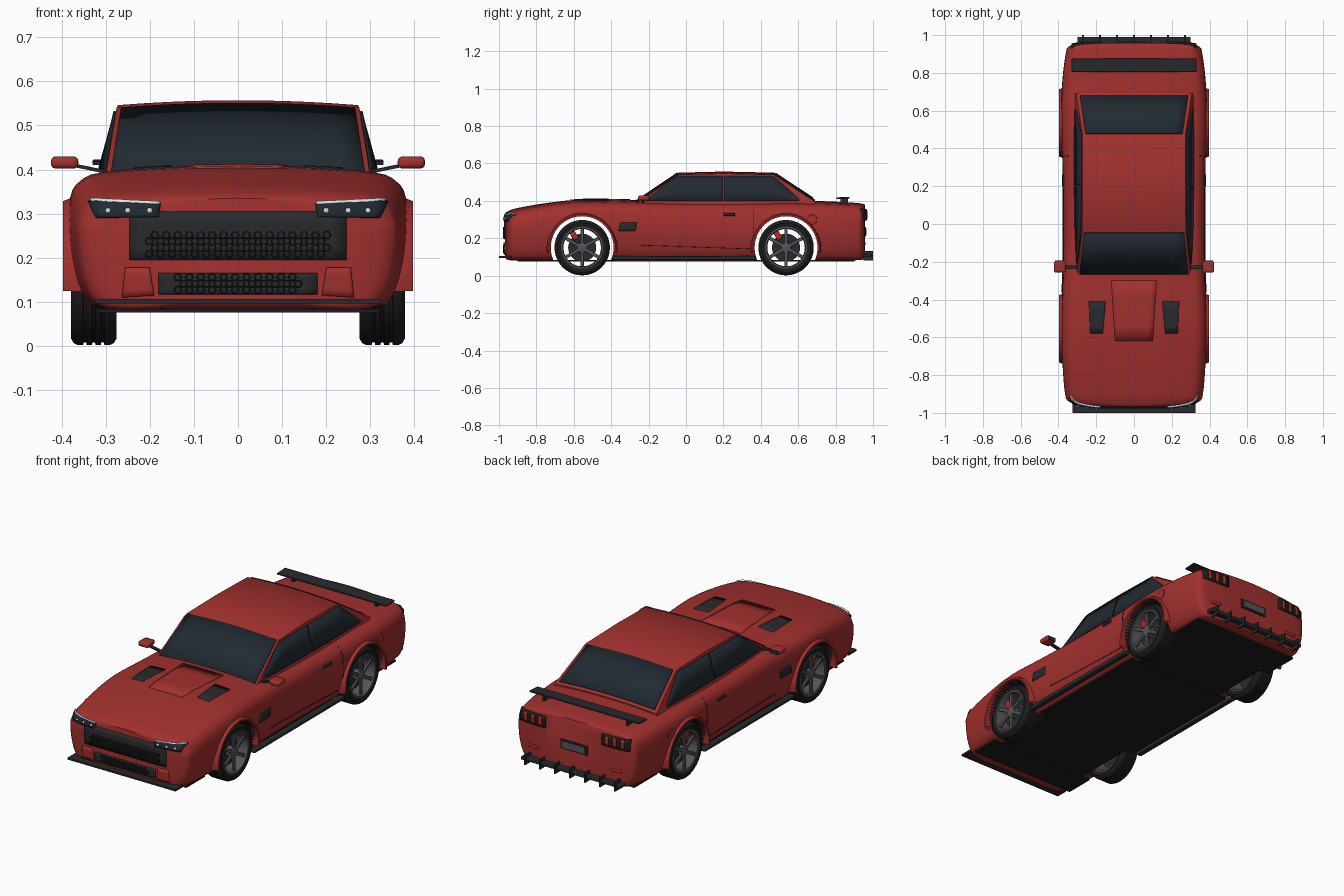
import bpy, bmesh
from math import pi, sin, cos, radians
from mathutils import Vector, Matrix

if "Cube" in bpy.data.objects:
    bpy.data.objects.remove(bpy.data.objects["Cube"])

def material(name, col):
    m = bpy.data.materials.new(name)
    m.diffuse_color = (*col, 1)
    m.use_nodes = True
    m.node_tree.nodes["Principled BSDF"].inputs["Base Color"].default_value = m.diffuse_color
    return m
RED = material("paint", (0.36, 0.03, 0.028))
GLASS = material("glass", (0.016, 0.024, 0.033))
DARK = material("trim", (0.022, 0.023, 0.026))
BLACK = material("rubber", (0.012, 0.012, 0.013))
GREY = material("metal", (0.09, 0.09, 0.1))
LAMP = material("lamp", (0.75, 0.8, 0.85))
TAIL = material("tail_red", (0.5, 0.02, 0.02))
WHEELS = [(-0.555, 1), (-0.555, -1), (0.535, 1), (0.535, -1)]
WZ = 0.15

def make(name, verts, faces, mat, thick=0):
    me = bpy.data.meshes.new(name)
    me.from_pydata([tuple(v) for v in verts], [], faces)
    bm = bmesh.new(); bm.from_mesh(me)
    bmesh.ops.recalc_face_normals(bm, faces=bm.faces)
    bm.to_mesh(me); bm.free()
    me.materials.append(mat)
    ob = bpy.data.objects.new(name, me)
    bpy.context.collection.objects.link(ob)
    if thick:
        m = ob.modifiers.new("thickness", 'SOLIDIFY'); m.thickness = thick; m.offset = 0
    return ob

def box(name, c, size, mat, rot=(0, 0, 0), bevel=0):
    x, y, z = (s / 2 for s in size)
    v = [(a, b, d) for a in (-x, x) for b in (-y, y) for d in (-z, z)]
    ob = make(name, v, [(0, 1, 3, 2), (4, 6, 7, 5), (0, 4, 5, 1), (2, 3, 7, 6), (0, 2, 6, 4), (1, 5, 7, 3)], mat)
    ob.location, ob.rotation_euler = c, rot
    if bevel:
        m = ob.modifiers.new("round", 'BEVEL'); m.width = bevel; m.segments = 3
    return ob

def grid(name, f, nu, nv, mat, thick=0):
    v = [f(i / nu, j / nv) for i in range(nu + 1) for j in range(nv + 1)]
    w = nv + 1
    q = [(i*w+j, (i+1)*w+j, (i+1)*w+j+1, i*w+j+1) for i in range(nu) for j in range(nv)]
    return make(name, v, q, mat, thick)

def lathe(name, prof, centre, mat, n=48, close=True):
    """Spin (radius, x) profile round the x axis."""
    k = len(prof)
    v = [(centre[0] + x, centre[1] + r*cos(2*pi*i/n), centre[2] + r*sin(2*pi*i/n)) for i in range(n) for r, x in prof]
    f = [(i*k+j, (i+1) % n*k+j, (i+1) % n*k+(j+1) % k, i*k+(j+1) % k)
         for i in range(n) for j in range(k if close else k-1)]
    if not close:
        f += [tuple(i*k for i in range(n)), tuple(i*k+k-1 for i in range(n))]
    return make(name, v, f, mat)

def spline(P, n):
    P = [Vector(p) for p in P]
    out = []
    for i in range(len(P) - 1):
        a, b, c, d = P[max(i-1, 0)], P[i], P[i+1], P[min(i+2, len(P)-1)]
        for k in range(n):
            t = k / n
            out.append(b + (c-a)*t/2 + (2*a-5*b+4*c-d)*t*t/2 + (3*b-a-3*c+d)*t**3/2)
    return out + [P[-1]]

# Body shell: lofted sections (y, half width, top, bottom)
stations = [(-.967, .20, .335, .10), (-.958, .29, .342, .09), (-.94, .345, .35, .085), (-.90, .365, .362, .085),
            (-.75, .378, .388, .085), (-.55, .386, .408, .085), (-.3, .378, .405, .085), (0, .374, .40, .085),
            (.3, .378, .40, .085), (.55, .387, .402, .085), (.75, .38, .398, .085), (.9, .362, .39, .085),
            (.94, .345, .385, .088), (.952, .29, .382, .09), (.957, .2, .38, .095)]
verts = []
for y, w, t, b in spline(stations, 4):
    half = spline([(0, b), (.45*w, b), (.82*w, b), (.93*w, b+.035), (.985*w, .19), (w, .26), (.985*w, t-.07),
                   (.93*w, t-.035), (.8*w, t-.015), (.4*w, t-.003), (0, t)], 3)
    ring = half + [Vector((-p.x, p.y)) for p in half[-2:0:-1]]
    verts += [(p.x, y, p.y) for p in ring]
k = len(ring); n = len(verts) // k
faces = [(i*k+j, (i+1)*k+j, (i+1)*k+(j+1) % k, i*k+(j+1) % k) for i in range(n-1) for j in range(k)]
faces += [tuple(range(k)), tuple(range((n-1)*k, n*k))]
body = make("body_shell", verts, faces, RED)

# Wheel arches cut through the body
bpy.context.view_layer.objects.active = body
for y in (-0.555, 0.535):
    cut = lathe("arch_cutter", [(.168, -1), (.168, 1)], (0, y, WZ), BLACK, 64, False)
    cut.hide_render = True
    m = body.modifiers.new("arch", 'BOOLEAN')
    m.object = cut; m.operation = 'DIFFERENCE'; m.solver = 'EXACT'; m.material_mode = 'TRANSFER'
    bpy.ops.object.modifier_apply(modifier=m.name)
    bpy.data.objects.remove(cut)
bpy.context.view_layer.update()

DIRS = {'top': (2, -1), 'side': (0, -1), 'left': (0, 1), 'front': (1, 1), 'back': (1, -1)}
def project(view, a, b):
    """Drop a 2D point onto the body along a view axis."""
    ax, s = DIRS[view]
    p = [a, b]; p.insert(ax, -2*s)
    d = Vector((0, 0, 0)); d[ax] = s
    hit, loc, _, _ = body.ray_cast(Vector(p), d)
    if not hit:
        p[ax] = {0: -.36, 1: -.93, 2: .38}[ax] * s
        loc = Vector(p)
    return loc

def decal(name, view, quad, mat, thick=.008, nu=8, nv=4):
    a, b, c, d = (Vector(p) for p in quad)
    def f(u, v):
        p = a.lerp(b, u).lerp(d.lerp(c, u), v)
        return project(view, p.x, p.y)
    return grid(name, f, nu, nv, mat, thick)

def rect(x0, x1, z0, z1):
    return [(x0, z0), (x1, z0), (x1, z1), (x0, z1)]

# Cabin: stations (y, base half width, top half width, top height)
cab = [(-.27, .305, .30, .385), (-.04, .315, .275, .54), (.2, .32, .272, .546), (.47, .32, .272, .54), (.69, .318, .306, .395)]
def cabin_at(y):
    for p, q in zip(cab, cab[1:]):
        if y <= q[0]:
            return Vector(p).lerp(Vector(q), (y - p[0]) / (q[0] - p[0]))
    return Vector(cab[-1])
def cabin_top(f, y, off=0):
    _, _, wt, zt = cabin_at(y)
    return (f*wt, y, zt + .011*(1 - f*f) + off)
def cabin_side(y, z, off=0):
    _, wb, wt, zt = cabin_at(y)
    return wb + (wt - wb)*(z - .37)/(zt - .37) + off
verts = []
for y, wb, wt, zt in cab:
    verts += [(-wb, y, .37)] + [cabin_top(i/5 - 1, y) for i in range(11)] + [(wb, y, .37)]
faces = [(i*13+j, (i+1)*13+j, (i+1)*13+(j+1) % 13, i*13+(j+1) % 13) for i in range(4) for j in range(13)]
make("cabin_roof", verts, faces + [tuple(range(13)), tuple(range(52, 65))], RED)
grid("windscreen", lambda u, v: cabin_top(1.92*u-.96, -.265+.218*v, .003), 10, 2, GLASS, .005)
grid("rear_window", lambda u, v: cabin_top(1.88*u-.94, .478+.2*v, .003), 10, 2, GLASS, .005)

def window_top(y):
    return max(.406, min(.405 + (y+.215)*.78, .532, .405 + (.61-y)*.9))
for s in (1, -1):
    for nm, y0, y1 in (("door_window", -.21, .195), ("quarter_window", .203, .605)):
        def f(u, v):
            y = y0 + (y1-y0)*u
            z = .4 + (window_top(y) - .4)*v
            return (s*cabin_side(y, z, .003), y, z)
        grid(nm, f, 24, 2, GLASS, .005)

# Front: grilles with hexagon mesh, lamps, corner vents, splitter
decal("upper_grille", 'front', rect(-.245, .245, .195, .305), DARK, .012, 14)
decal("lower_grille", 'front', rect(-.18, .18, .117, .165), DARK, .012, 12)
hv, hf = [], []
for rows, x1, z0 in ((4, .22, .208), (3, .155, .127)):
    for r in range(rows):
        cnt = int(x1*2/.026)
        for i in range(cnt):
            x = (i - (cnt-1)/2)*.026 + (r % 2 - .5)*.013
            z = z0 + r*.0145
            y = project('front', x, z).y - .005
            o = len(hv)
            for rad, dy in ((.010, 0), (.009, -.006), (.006, -.006), (.006, 0)):
                hv += [(x + rad*cos(pi*a/3), y + dy, z + rad*sin(pi*a/3)) for a in range(6)]
            hf += [(o+q*6+a, o+q*6+(a+1) % 6, o+q*6+6+(a+1) % 6, o+q*6+6+a) for q in range(3) for a in range(6)]
make("grille_mesh", hv, hf, BLACK)
for s in (1, -1):
    decal("headlight", 'front', [(s*.18, .292), (s*.32, .29), (s*.338, .325), (s*.175, .322)], GLASS, .016)
    decal("headlight_strip", 'front', [(s*.178, .320), (s*.33, .324), (s*.334, .329), (s*.176, .325)], LAMP, .018)
    for x in (.2, .25, .295):
        p = project('front', s*x, .307)
        box("headlight_lens", (p.x, p.y-.008, p.z), (.012, .012, .012), LAMP, bevel=.005)
    decal("bumper_corner_vent", 'front', [(s*.19, .115), (s*.262, .11), (s*.255, .178), (s*.2, .178)], RED, .016)
box("front_splitter", (0, -.967, .101), (.65, .066, .01), DARK)

# Bonnet vents and bulge, side vents, handles, door seams, arch lips
decal("bonnet_bulge", 'top', [(-.1, -.62), (.1, -.62), (.12, -.3), (-.12, -.3)], RED, .008)
for s in (1, -1):
    view = 'side' if s > 0 else 'left'
    decal("bonnet_vent", 'top', [(s*.165, -.58), (s*.232, -.58), (s*.238, -.41), (s*.15, -.41)], DARK)
    decal("fender_vent", view, [(-.362, .24), (-.27, .24), (-.262, .285), (-.35, .285)], DARK)
    decal("door_handle", view, rect(.2, .262, .32, .332), DARK, .016)
    decal("door_seam", view, rect(.358, .362, .2, .37), BLACK, .003, 1, 8)
    decal("sill_seam", view, [(-.24, .162), (.34, .142), (.34, .145), (-.24, .165)], BLACK, .003)
    c = project(view, .675, .30)
    lathe("fuel_cap", [(.027, -.004), (.025, .004)], c, RED, 32, False)
    box("side_skirt", (s*.362, -.01, .095), (.032, .77, .02), DARK, bevel=.005)
    # Mirrors
    box("mirror_housing", (s*.393, -.226, .416), (.062, .062, .028), RED, bevel=.011)
    box("mirror_glass", (s*.393, -.194, .416), (.05, .004, .02), GLASS)
    box("mirror_stalk", (s*.34, -.23, .403), (.075, .018, .008), DARK, (0, -s*.2, 0))
    # Rear lamps and reflectors
    decal("tail_light", 'back', rect(s*.17, s*.328, .295, .355), BLACK, .02)
    for x in (.2, .245, .29):
        decal("tail_light_bar", 'back', rect(s*(x-.009), s*(x+.009), .302, .347), TAIL, .026, 2)
    decal("rear_reflector", 'back', rect(s*.22, s*.28, .165, .18), TAIL, .01)
    box("spoiler_foot", (s*.25, .845, .395), (.012, .04, .04), DARK)
box("rear_spoiler", (0, .84, .416), (.66, .07, .009), DARK, (radians(3), 0, 0), .003)
box("plate_recess", (0, .957, .235), (.16, .012, .05), DARK)
box("blank_plate", (0, .963, .235), (.135, .006, .034), GREY)
box("rear_diffuser", (0, .968, .108), (.6, .045, .018), DARK, bevel=.004)
for i in range(7):
    box("diffuser_fin", ((i-3)*.09, .975, .107), (.008, .05, .052), DARK)
box("floor_pan", (0, 0, .081), (.535, 1.8, .008), BLACK)
for y, l in ((-.01, .74), (-.82, .16), (.8, .2)):
    box("floor_panel", (0, y, .08), (.64, l, .008), BLACK)

# Wheels
for y, s in WHEELS:
    c = (s*.327, y, WZ)
    sect = [(.168, .355), (.168, .395), (.178, .397), (.188, .372), (.188, .355)]
    def lip(u, v):
        r, x = sect[round(v*4)]
        a = radians(-8 + 196*u)
        return (s*x, y + r*cos(a), WZ + r*sin(a))
    grid("arch_lip", lip, 40, 4, RED)
    tread = [(.108, -.047), (.132, -.052), (.143, -.046), (.148, -.036)]
    for g in (-.02, 0, .02):
        tread += [(.148, g-.004), (.142, g-.003), (.142, g+.003), (.148, g+.004)]
    tread += [(.148, .036), (.143, .046), (.132, .052), (.108, .047)]
    lathe("tyre", tread, c, BLACK, 64)
    lathe("rim", [(.112, -.048), (.112, .049), (.104, .05), (.1, .035), (.1, -.048)], c, GREY)
    lathe("brake_disc", [(.075, -.006), (.075, .006)], c, DARK, 40, False)
    lathe("hub", [(.03, -.02), (.027, s*.042), (.014, s*.046)], c, GREY, 24, False)
    lathe("axle_stub", [(.018, -s*.06), (.018, 0)], c, DARK, 16, False)
    for i in range(6):
        a = 2*pi*i/6 + pi/6
        box("spoke", (c[0] + s*.036, y + .064*cos(a), WZ + .064*sin(a)), (.012, .086, .018), GREY, (a, 0, 0), .003)
    box("brake_caliper", (c[0] + s*.01, y - .044, WZ + .066), (.032, .03, .05), TAIL, (radians(33), 0, 0), .005)

# Smooth shading with sharp creases kept
bpy.ops.object.select_all(action='SELECT')
bpy.context.view_layer.objects.active = body
bpy.ops.object.shade_smooth_by_angle(angle=radians(35))
